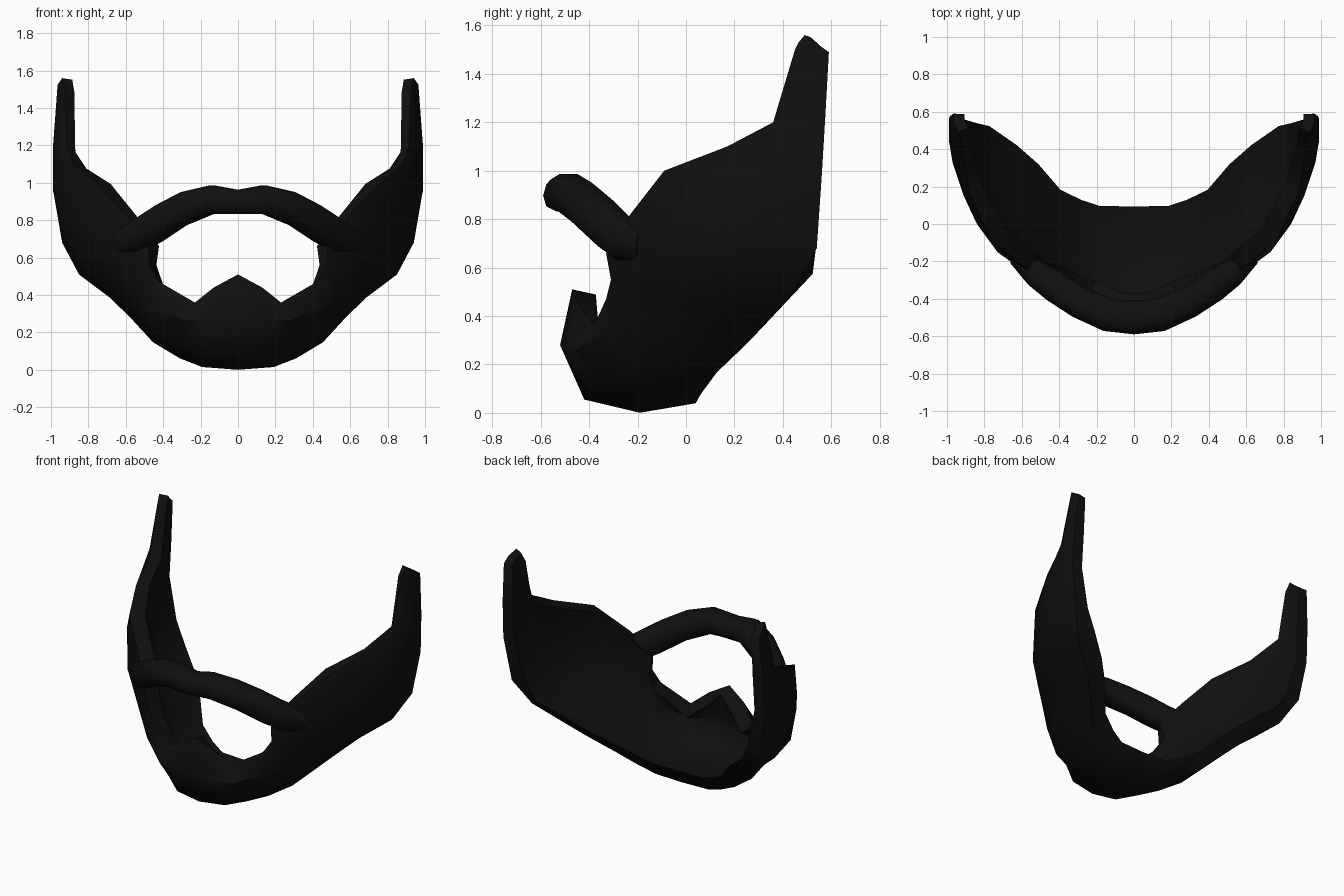
import bpy
import bmesh
import math
from mathutils import Vector

if "Cube" in bpy.data.objects:
    bpy.data.objects.remove(bpy.data.objects["Cube"])

black = bpy.data.materials.new("soft black")
black.diffuse_color = (0.005, 0.005, 0.005, 1)
black.use_nodes = True
black.node_tree.nodes["Principled BSDF"].inputs["Base Color"].default_value = black.diffuse_color


def loft(name, rings):
    """Skin half of the part through its rings, cap the outer end and mirror it."""
    bm = bmesh.new()
    grid = [[bm.verts.new(p) for p in ring] for ring in rings]
    n = len(grid[0])
    for a, b in zip(grid, grid[1:]):
        for j in range(n):
            k = (j + 1) % n
            bm.faces.new((a[j], a[k], b[k], b[j]))
    end = grid[-1]
    for j in range(n // 2 - 1):
        bm.faces.new((end[j], end[j + 1], end[n - 2 - j], end[n - 1 - j]))
    mesh = bpy.data.meshes.new(name)
    bm.to_mesh(mesh)
    bm.free()
    mesh.materials.append(black)
    obj = bpy.data.objects.new(name, mesh)
    bpy.context.collection.objects.link(obj)
    mirror = obj.modifiers.new("mirror", 'MIRROR')
    mirror.merge_threshold = 0.0005
    bpy.ops.object.select_all(action='DESELECT')
    obj.select_set(True)
    bpy.context.view_layer.objects.active = obj
    bpy.ops.object.shade_smooth_by_angle(angle=math.radians(55))
    return obj


# Beard: ribs from chin centre to sideburn tip, each from upper edge to lower edge
ribs = [
    [(0, -.47, .51), (0, -.52, .28), (0, -.42, .055), (0, .04, .04)],
    [(.13, -.44, .44), (.16, -.505, .27), (.18, -.40, .07), (.20, .04, .045)],
    [(.23, -.38, .36), (.28, -.45, .26), (.30, -.32, .11), (.32, .07, .09)],
    [(.42, -.33, .47), (.45, -.34, .34), (.45, -.24, .20), (.45, .12, .16)],
    [(.47, -.31, .55), (.55, -.27, .45), (.57, -.12, .34), (.58, .25, .285)],
    [(.48, -.33, .66), (.62, -.23, .55), (.69, -.02, .45), (.69, .35, .39)],
    [(.59, -.23, .82), (.73, -.15, .66), (.82, .04, .55), (.85, .45, .51)],
    [(.76, -.09, 1.0), (.84, 0, .86), (.91, .15, .74), (.94, .54, .68)],
    [(.88, .17, 1.1), (.92, .21, 1.04), (.97, .33, .97), (.99, .56, .97)],
    [(.915, .36, 1.2), (.94, .38, 1.2), (.97, .43, 1.2), (.985, .575, 1.22)],
    [(.925, .45, 1.5), (.93, .465, 1.53), (.94, .49, 1.56), (.965, .59, 1.49)],
]
outer = []
for i, rib in enumerate(ribs):
    t = i / 10
    p = [Vector(q) for q in rib]
    # rounded underside between the jaw line and the lower edge
    low = (p[2] + p[3]) / 2 + Vector((.012 * t, 0, -.047 * (1 - t)))
    outer.append(p[:3] + [low, p[3]])

rings = []
for i, row in enumerate(outer):
    inner = []
    for j, p in enumerate(row):
        if i == 0:
            along = Vector((1, 0, 0))
        else:
            along = outer[min(i + 1, 10)][j] - outer[i - 1][j]
        down = row[min(j + 1, 4)] - row[max(j - 1, 0)]
        inward = along.cross(down).normalized()
        q = p + inward * (.10 if i < 8 else .08 if i < 10 else .06)
        if j == 4 and i <= 6:
            q.y += .07          # slanted rim along the throat and jaw
        if j == 4 and i > 6:
            q.y = min(q.y, p.y)
        if i == 0:
            q.x = 0
        inner.append(q)
    rings.append(row + inner[::-1])
loft("beard", rings)

# Moustache: bar swept from the lip centre into the cheek
# (x, y, z, half height, half depth)
path = [
    (0, -.50, .898, .068, .09),
    (.14, -.485, .91, .08, .09),
    (.29, -.42, .862, .092, .085),
    (.42, -.335, .785, .10, .085),
    (.52, -.265, .725, .095, .075),
    (.63, -.17, .68, .07, .05),
]
rings = []
for i, (x, y, z, h, d) in enumerate(path):
    a, b = path[max(i - 1, 0)], path[min(i + 1, len(path) - 1)]
    along = Vector((1, 0, 0)) if i == 0 else Vector((b[0] - a[0], b[1] - a[1], 0)).normalized()
    front = Vector((along.y, -along.x, 0))
    ring = []
    for k in range(10):
        ang = 2 * math.pi * (k - 2) / 10
        c, s = math.cos(ang), math.sin(ang)
        # slightly squared cross-section
        c = math.copysign(abs(c) ** .75, c)
        s = math.copysign(abs(s) ** .75, s)
        ring.append(Vector((x, y, z)) + front * d * c - Vector((0, 0, h * s)))
    rings.append(ring)
loft("moustache", rings)
